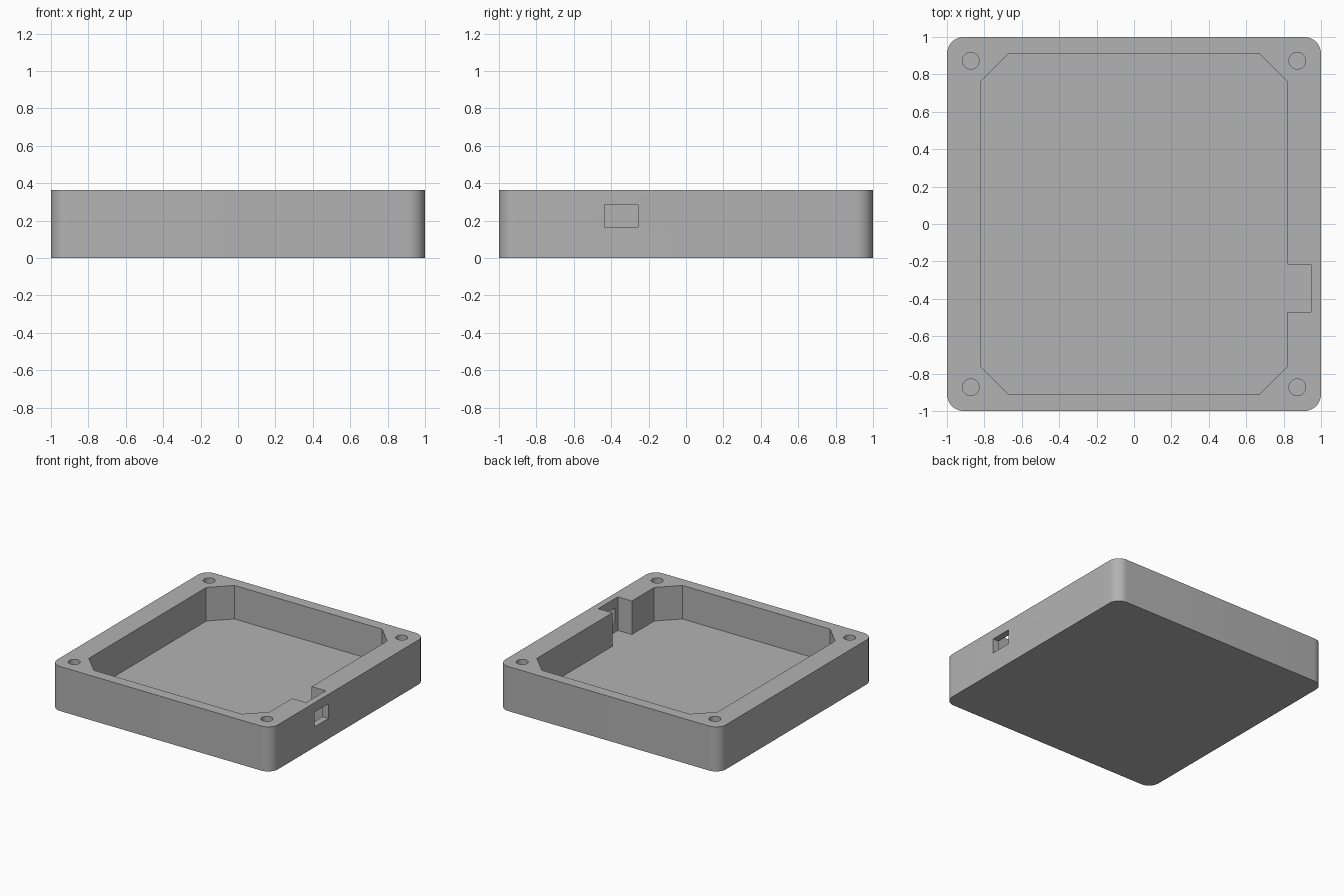
import bpy
import bmesh
from math import cos, sin, pi, radians

if "Cube" in bpy.data.objects:
    bpy.data.objects.remove(bpy.data.objects["Cube"], do_unlink=True)

HEIGHT = 0.365
FLOOR = 0.09
OVER = HEIGHT + 0.1   # cutters reach past the rim

grey = bpy.data.materials.new("plain grey")
grey.use_nodes = True
colour = (0.45, 0.45, 0.45, 1)
grey.diffuse_color = colour
grey.node_tree.nodes["Principled BSDF"].inputs["Base Color"].default_value = colour


def prism(name, outline, z0, z1):
    """Extrude a counter-clockwise outline from z0 up to z1."""
    bm = bmesh.new()
    base = bm.faces.new([bm.verts.new((x, y, z0)) for x, y in outline])
    top = bmesh.ops.extrude_face_region(bm, geom=[base])["geom"]
    bmesh.ops.translate(bm, vec=(0, 0, z1 - z0),
                        verts=[g for g in top if isinstance(g, bmesh.types.BMVert)])
    bmesh.ops.recalc_face_normals(bm, faces=bm.faces)
    mesh = bpy.data.meshes.new(name)
    bm.to_mesh(mesh)
    bm.free()
    mesh.materials.append(grey)
    obj = bpy.data.objects.new(name, mesh)
    bpy.context.collection.objects.link(obj)
    return obj


def arc(cx, cy, r, start, sweep, steps):
    return [(cx + r * cos(start + sweep * i / steps),
             cy + r * sin(start + sweep * i / steps)) for i in range(steps + 1)]


def rect(x0, x1, y0, y1):
    return [(x0, y0), (x1, y0), (x1, y1), (x0, y1)]


# Case body with rounded vertical corners
R = 0.09
corners = [(1, 1), (-1, 1), (-1, -1), (1, -1)]
outline = []
for i, (sx, sy) in enumerate(corners):
    outline += arc(sx * (1 - R), sy * (1 - R), R, i * pi / 2, pi / 2, 12)
body = prism("case_body", outline, 0, HEIGHT)

# Chamfered main cavity, with a recess in the left wall down to the floor
w, d, c = 0.82, 0.91, 0.15
cavity = [(w, c - d), (w, -0.47), (0.947, -0.47), (0.947, -0.217), (w, -0.217),
          (w, d - c), (w - c, d), (c - w, d), (-w, d - c),
          (-w, c - d), (c - w, -d), (w - c, -d)]
cutters = [prism("cavity_cutter", cavity, FLOOR, OVER)]

# Connector port through the thin wall left by the recess
cutters.append(prism("port_cutter", rect(0.9, 1.1, -0.436, -0.256), 0.167, 0.287))

# Screw holes in the four corners
for sx, sy in corners:
    ring = arc(sx * 0.873, sy * 0.873, 0.045, 0, 2 * pi, 32)[:-1]
    cutters.append(prism("screw_hole_cutter", ring, FLOOR, OVER))

# Cut every opening, then drop the cutters
bpy.context.view_layer.objects.active = body
for cutter in cutters:
    cutter.hide_render = True
    mod = body.modifiers.new("cut", "BOOLEAN")
    mod.operation = "DIFFERENCE"
    mod.solver = "EXACT"
    mod.object = cutter
    bpy.ops.object.modifier_apply(modifier=mod.name)
for cutter in cutters:
    bpy.data.objects.remove(cutter, do_unlink=True)

# Smooth the round corners and holes, keep the edges crisp
bpy.ops.object.select_all(action="DESELECT")
body.select_set(True)
bpy.ops.object.shade_smooth_by_angle(angle=radians(30))
